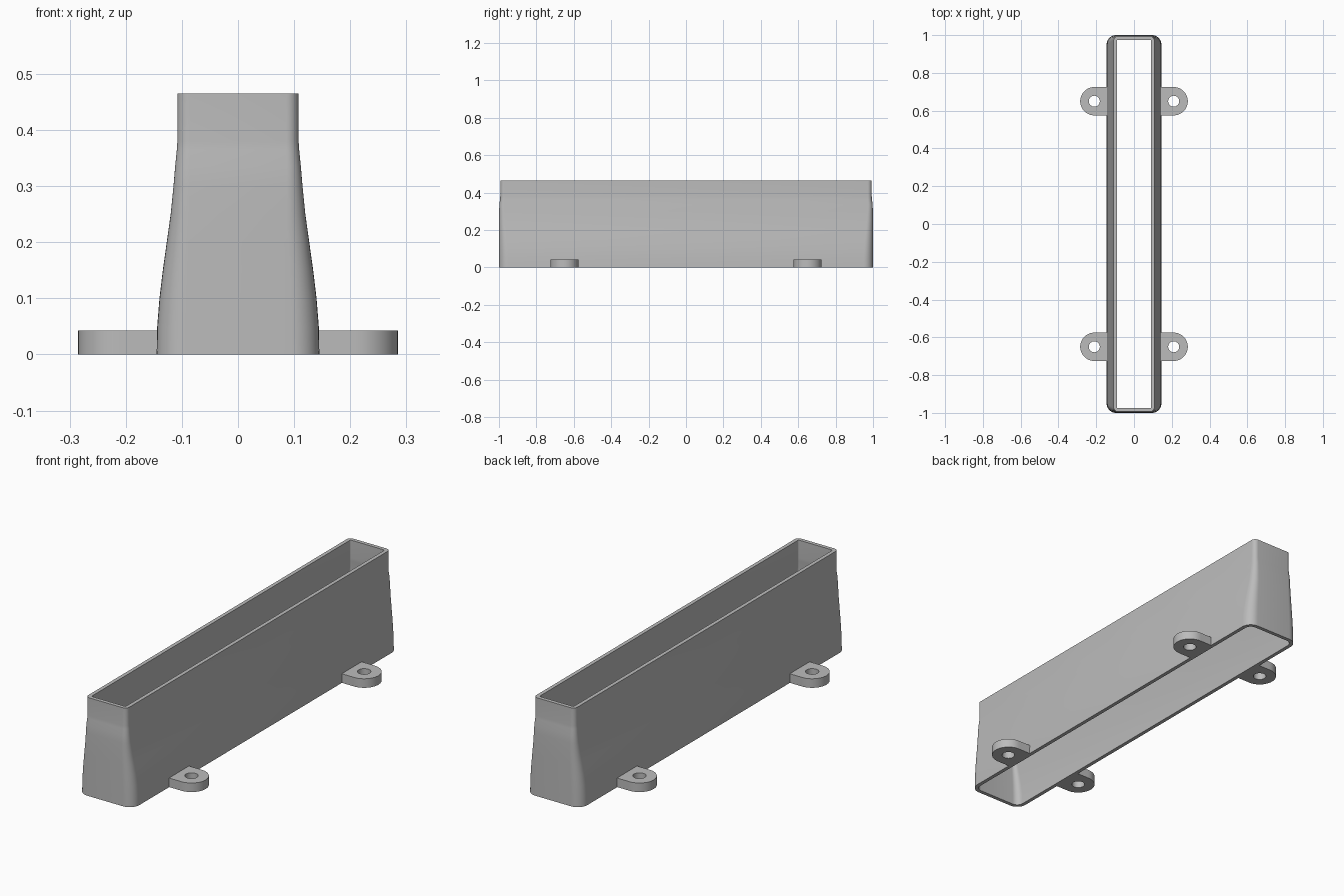
import bpy, bmesh, math

cube = bpy.data.objects.get("Cube")
if cube:
    bpy.data.objects.remove(cube, do_unlink=True)

grey = bpy.data.materials.new("mid_grey")
grey.use_nodes = True
grey.diffuse_color = (0.5, 0.5, 0.5, 1)
grey.node_tree.nodes["Principled BSDF"].inputs["Base Color"].default_value = (0.5, 0.5, 0.5, 1)


def loft(name, rings):
    """Skin a closed chain of point rings into a ring-shaped solid."""
    bm = bmesh.new()
    loops = [[bm.verts.new(p) for p in ring] for ring in rings]
    for a, b in zip(loops, loops[1:] + loops[:1]):
        for i in range(len(a)):
            j = (i + 1) % len(a)
            bm.faces.new((a[i], a[j], b[j], b[i]))
    bmesh.ops.recalc_face_normals(bm, faces=bm.faces)
    mesh = bpy.data.meshes.new(name)
    bm.to_mesh(mesh)
    bm.free()
    mesh.materials.append(grey)
    obj = bpy.data.objects.new(name, mesh)
    bpy.context.collection.objects.link(obj)
    bpy.ops.object.select_all(action="DESELECT")
    obj.select_set(True)
    bpy.context.view_layer.objects.active = obj
    bpy.ops.object.shade_smooth_by_angle(angle=math.radians(35))
    return obj


def rounded_rect(hx, hy, r, z, steps=8):
    ring = []
    for k, (sx, sy) in enumerate(((1, 1), (-1, 1), (-1, -1), (1, -1))):
        for i in range(steps + 1):
            a = (k + i / steps) * math.pi / 2
            ring.append((sx * (hx - r) + r * math.cos(a),
                         sy * (hy - r) + r * math.sin(a), z))
    return ring


# Flared hollow duct: height, half width, half length, corner radius
WALL = 0.018
profile = [
    (0.00, 0.145, 1.000, 0.050), (0.05, 0.144, 1.000, 0.050),
    (0.10, 0.140, 1.000, 0.047), (0.15, 0.134, 1.000, 0.043),
    (0.20, 0.127, 1.000, 0.038), (0.25, 0.120, 1.000, 0.033),
    (0.30, 0.115, 0.999, 0.028), (0.335, 0.112, 0.998, 0.025),
    (0.365, 0.109, 0.994, 0.023), (0.38, 0.108, 0.993, 0.022),
    (0.465, 0.108, 0.993, 0.022),
]
outer = [rounded_rect(x, y, r, z) for z, x, y, r in profile]
inner = [rounded_rect(x - WALL, y - WALL, r - WALL, z) for z, x, y, r in reversed(profile)]
loft("duct_shell", outer + inner)


# Mounting tabs: square toward the duct, round outside, with a screw hole
def mounting_tab(name, side, y, radius=0.075, hole=0.029, height=0.043, n=48):
    edge, bore = [], []
    for i in range(n):
        c, s = math.cos(2 * math.pi * i / n), math.sin(2 * math.pi * i / n)
        k = radius if c >= 0 else radius / max(abs(c), abs(s))
        edge.append((side * (0.21 + k * c), y + k * s))
        bore.append((side * (0.21 + hole * c), y + hole * s))
    loft(name, [[(px, py, z) for px, py in ring]
                for ring, z in ((edge, 0), (edge, height), (bore, height), (bore, 0))])


for side, side_name in ((1, "left"), (-1, "right")):
    for y, end_name in ((-0.65, "front"), (0.65, "back")):
        mounting_tab(f"mounting_tab_{end_name}_{side_name}", side, y)
